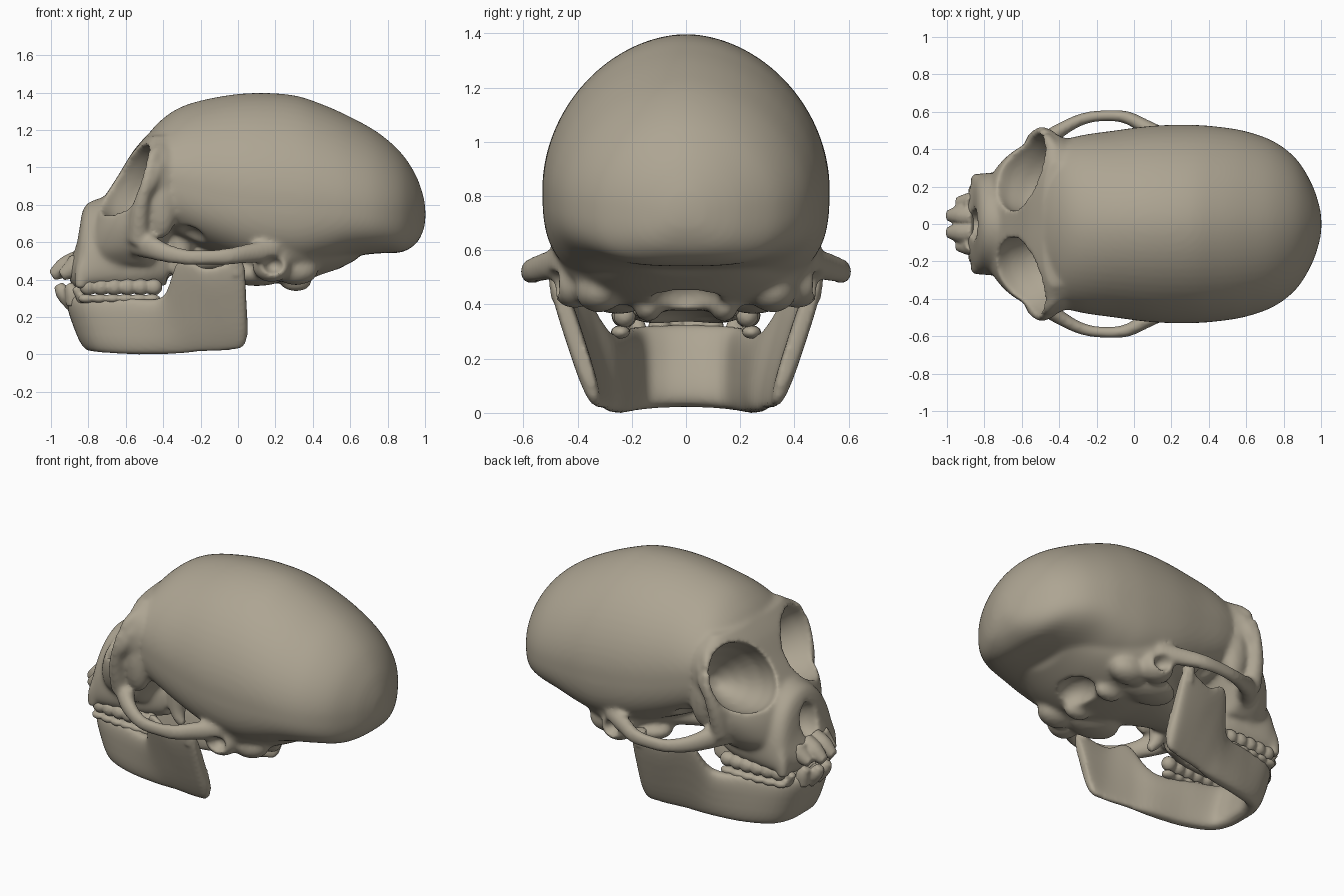
import bpy, bmesh, math
from mathutils import Vector, Matrix

if "Cube" in bpy.data.objects:
    bpy.data.objects.remove(bpy.data.objects["Cube"])

VOXEL = 0.012
bone = bpy.data.materials.new("bone")
bone.diffuse_color = (.42, .375, .29, 1)
bone.use_nodes = True
bone.node_tree.nodes["Principled BSDF"].inputs["Base Color"].default_value = bone.diffuse_color

def spline(pts, steps=5):
    # Catmull-Rom through tuples of any length
    out, n = [], len(pts)
    for i in range(n - 1):
        a, b, c, d = pts[max(i - 1, 0)], pts[i], pts[i + 1], pts[min(i + 2, n - 1)]
        for k in range(steps):
            t = k / steps
            out.append(tuple(0.5 * (2 * q + (r - p) * t + (2 * p - 5 * q + 4 * r - s) * t * t
                       + (3 * q - p - 3 * r + s) * t ** 3) for p, q, r, s in zip(a, b, c, d)))
    return out + [tuple(pts[-1])]

def skin(bm, rings):
    # bridge equal rings into a closed solid
    vs = [[bm.verts.new(p) for p in r] for r in rings]
    n = len(vs[0])
    for a, b in zip(vs, vs[1:]):
        for i in range(n):
            bm.faces.new((a[i], a[(i + 1) % n], b[(i + 1) % n], b[i]))
    bm.faces.new(vs[0][::-1])
    bm.faces.new(vs[-1])

def circ(n, e=2.0):
    # unit superellipse points
    res = []
    for i in range(n):
        a = 2 * math.pi * i / n
        c, s = math.cos(a), math.sin(a)
        res.append((math.copysign(abs(c) ** (2 / e), c), math.copysign(abs(s) ** (2 / e), s)))
    return res

def loft_x(bm, secs, e_top=2.0, e_bot=3.0, n=64):
    # sections: x, top z, widest z, bottom z, half width
    rings = []
    for x, zt, zm, zb, w in spline(secs):
        up, lo = circ(n, e_top), circ(n, e_bot)
        rings.append([(x, w * u[0], zm + (zt - zm) * u[1]) if u[1] >= 0 else
                      (x, w * l[0], zm + (zm - zb) * l[1]) for u, l in zip(up, lo)])
    skin(bm, rings)

def loft_z(bm, secs, n=48):
    # sections: z, front x, widest x, back x, half width
    skin(bm, [[(xm + ((xm - xf) if c < 0 else (xb - xm)) * c, w * s, z)
               for c, s in circ(n, 2.3)] for z, xf, xm, xb, w in spline(secs)])

def tube(bm, pts, n=12, flat=1.0):
    # points: x, y, z, radius; flat squeezes the radius sideways
    path = spline(pts, 4)
    rings = []
    for i, p in enumerate(path):
        d = (Vector(path[min(i + 1, len(path) - 1)][:3]) - Vector(path[max(i - 1, 0)][:3])).normalized()
        side = d.cross((0, 0, 1)) if abs(d.z) < 0.9 else d.cross((1, 0, 0))
        side.normalize()
        up = side.cross(d)
        rings.append([Vector(p[:3]) + p[3] * (c * side * flat + s * up) for c, s in circ(n)])
    skin(bm, rings)

def ball(bm, loc, size, tilt=0.0):
    bmesh.ops.create_uvsphere(bm, u_segments=24, v_segments=14, radius=1,
        matrix=Matrix.Translation(loc) @ Matrix.Rotation(tilt, 4, 'Y') @ Matrix.Diagonal((*size, 1)))

def make(name, bm):
    bmesh.ops.recalc_face_normals(bm, faces=bm.faces)
    me = bpy.data.meshes.new(name)
    bm.to_mesh(me)
    bm.free()
    ob = bpy.data.objects.new(name, me)
    bpy.context.collection.objects.link(ob)
    return ob

def remesh(ob, size=VOXEL):
    m = ob.modifiers.new("fuse", 'REMESH')
    m.mode, m.voxel_size, m.use_smooth_shade = 'VOXEL', size, True

def soften(ob, times):
    m = ob.modifiers.new("soften", 'SMOOTH')
    m.factor, m.iterations = 0.5, times

def bake(ob):
    dg = bpy.context.evaluated_depsgraph_get()
    me = bpy.data.meshes.new_from_object(ob.evaluated_get(dg))
    ob.modifiers.clear()
    ob.data = me
    me.materials.clear()
    me.materials.append(bone)
    me.shade_smooth()

# ---- cranium: braincase, face, muzzle and base fused together
bm = bmesh.new()
loft_x(bm, [(-.52, 1.12, .97, .80, .27), (-.43, 1.235, .96, .68, .42), (-.3, 1.325, .93, .62, .47),
            (-.1, 1.378, .88, .53, .50), (.1, 1.398, .85, .46, .525), (.3, 1.385, .83, .44, .53),
            (.45, 1.337, .82, .47, .52), (.6, 1.27, .80, .52, .495), (.75, 1.185, .78, .54, .44),
            (.87, 1.08, .77, .545, .345), (.95, .96, .76, .59, .215), (.99, .85, .75, .66, .1),
            (1.002, .78, .75, .72, .03)], e_top=1.88)
loft_z(bm, [(1.17, -.49, -.42, -.3, .33), (1.08, -.565, -.43, -.26, .44), (.95, -.645, -.43, -.24, .475),
            (.8, -.74, -.45, -.26, .455), (.68, -.80, -.49, -.33, .43), (.56, -.83, -.52, -.40, .37),
            (.48, -.83, -.52, -.42, .29)])
loft_x(bm, [(-.38, .66, .5, .36, .2), (-.5, .78, .5, .335, .25), (-.65, .84, .5, .325, .27),
            (-.77, .825, .48, .325, .275), (-.83, .77, .45, .33, .26), (-.865, .6, .45, .35, .22),
            (-.90, .5, .45, .39, .13)])
loft_x(bm, [(-.42, .7, .5, .42, .12), (-.2, .65, .5, .43, .15), (0, .65, .54, .42, .32),
            (.15, .7, .58, .385, .47), (.32, .7, .58, .38, .45), (.48, .7, .58, .43, .38),
            (.64, .7, .6, .51, .28)], e_bot=2.1)
ctr, u, v = Vector((-.55, .262, .905)), Vector((.36, .93, 0)), Vector((.45, 0, .89))
for s in (1, -1):
    # orbit rim
    rim = []
    for i in range(17):
        a = 2 * math.pi * i / 16
        p = ctr + .236 * math.cos(a) * u + .225 * math.sin(a) * v
        rim.append((p.x, s * p.y, p.z, .024 + .006 * math.cos(a)))
    tube(bm, rim)
    # brow corner and cheekbone with arch
    tube(bm, [(-.42, s * .38, 1.10, .035), (-.46, s * .445, 1.045, .035), (-.49, s * .49, .92, .032),
              (-.525, s * .45, .76, .05), (-.53, s * .40, .6, .06)])
    ball(bm, (-.41, s * .40, .82), (.09, .07, .2))
    tube(bm, [(-.53, s * .36, .60, .08), (-.46, s * .45, .57, .065), (-.38, s * .51, .54, .052),
              (-.27, s * .563, .52, .044), (-.15, s * .58, .52, .042), (-.04, s * .57, .525, .048),
              (.06, s * .52, .54, .055), (.2, s * .45, .56, .06)], flat=.75)
    # pterygoid plates, bulla, ear ring, mastoid, condyle
    tube(bm, [(-.3, s * .14, .62, .07), (-.31, s * .16, .45, .05), (-.26, s * .18, .36, .025)])
    ball(bm, (.1, s * .25, .43), (.17, .12, .065))
    ball(bm, (.18, s * .41, .475), (.105, .09, .09))
    ball(bm, (.31, s * .32, .45), (.12, .09, .08))
    ball(bm, (.31, s * .14, .385), (.085, .05, .05))
    # canine root
    tube(bm, [(-.78, s * .2, .62, .04), (-.83, s * .23, .45, .042), (-.845, s * .235, .35, .032)])
cranium = make("cranium", bm)

# ---- hollows: eye sockets, nose, palate, ears, foramen
bm = bmesh.new()
inward = Vector((.80, -.40, -.44))
for s in (1, -1):
    rings = []
    for d, r in ((-.25, .215), (0, .215), (.1, .195), (.2, .15), (.28, .1), (.34, .04)):
        rings.append([(p.x, s * p.y, p.z) for p in
                      (ctr + inward * d + r * c * u + r * q * v for c, q in circ(32))])
    skin(bm, rings)
    ball(bm, (.19, s * .51, .475), (.06, .09, .05))
    ball(bm, (-.27, s * .37, .58), (.10, .11, .11))
ball(bm, (-.86, 0, .62), (.12, .075, .115), -.25)
ball(bm, (-.56, 0, .32), (.28, .17, .08))
ball(bm, (.43, 0, .41), (.1, .13, .09), .4)
cutter = make("hollow_cutter", bm)
remesh(cutter)

remesh(cranium)
cut = cranium.modifiers.new("hollows", 'BOOLEAN')
cut.operation, cut.object, cut.solver = 'DIFFERENCE', cutter, 'EXACT'
remesh(cranium)
soften(cranium, 14)
bake(cranium)
bpy.data.objects.remove(cutter)

# ---- lower jaw: stations of top point, bottom point, half thickness
half = [(-.885, 0, .32, -.775, 0, .025, .055), (-.865, .11, .32, -.765, .1, .02, .055),
        (-.79, .195, .315, -.71, .18, .01, .05), (-.6, .245, .305, -.55, .235, 0, .047),
        (-.40, .31, .31, -.35, .265, .003, .044), (-.31, .425, .51, -.2, .295, .015, .034),
        (-.17, .455, .46, -.06, .32, .022, .03), (-.01, .485, .50, .025, .335, .04, .034),
        (.035, .48, .47, .053, .35, .11, .024)]
full = [(a, -b, c, d, -e, f, t) for a, b, c, d, e, f, t in half[:0:-1]] + half
path = spline(full, 5)
rings = []
for i, p in enumerate(path):
    top, bot = Vector(p[:3]), Vector(p[3:6])
    q, r = path[min(i + 1, len(path) - 1)], path[max(i - 1, 0)]
    along = Vector((q[0] + q[3] - r[0] - r[3], q[1] + q[4] - r[1] - r[4], 0))
    axis = (top - bot) / 2
    out = axis.cross(along).normalized()
    rings.append([(top + bot) / 2 + axis * c + out * p[6] * k for c, k in circ(28, 3)])
bm = bmesh.new()
skin(bm, rings)
for s in (1, -1):
    # jaw joint
    tube(bm, [(-.01, s * .47, .42, .03), (-.01, s * .47, .52, .04)])
jaw = make("lower_jaw", bm)
remesh(jaw)
soften(jaw, 4)
bake(jaw)

# ---- teeth: cheek rows and jutting incisors
up_bm, lo_bm = bmesh.new(), bmesh.new()
for s in (1, -1):
    for i in range(6):
        x = -.80 + .07 * i
        y = s * (.222 + .012 * math.sin(i * .55))
        ball(up_bm, (x, y, .36), (.046, .042, .045))
        ball(lo_bm, (x - .01, y + s * .003 * i, .298), (.046, .036, .025))
    for y, x in ((.045, -.995), (.115, -.945)):
        tube(up_bm, [(-.85, s * y * .9, .5, .06), (x + .07, s * y, .465, .056), (x, s * y, .42, .03)])
        tube(lo_bm, [(-.88, s * y * .8, .26, .04), (x + .06, s * y * .85, .33, .042),
                     (x + .035, s * y * .85, .375, .024)])
    tube(lo_bm, [(-.82, s * .17, .28, .035), (-.87, s * .185, .36, .024)])
for name, b in (("upper_teeth", up_bm), ("lower_teeth", lo_bm)):
    t = make(name, b)
    remesh(t, .01)
    soften(t, 3)
    bake(t)
